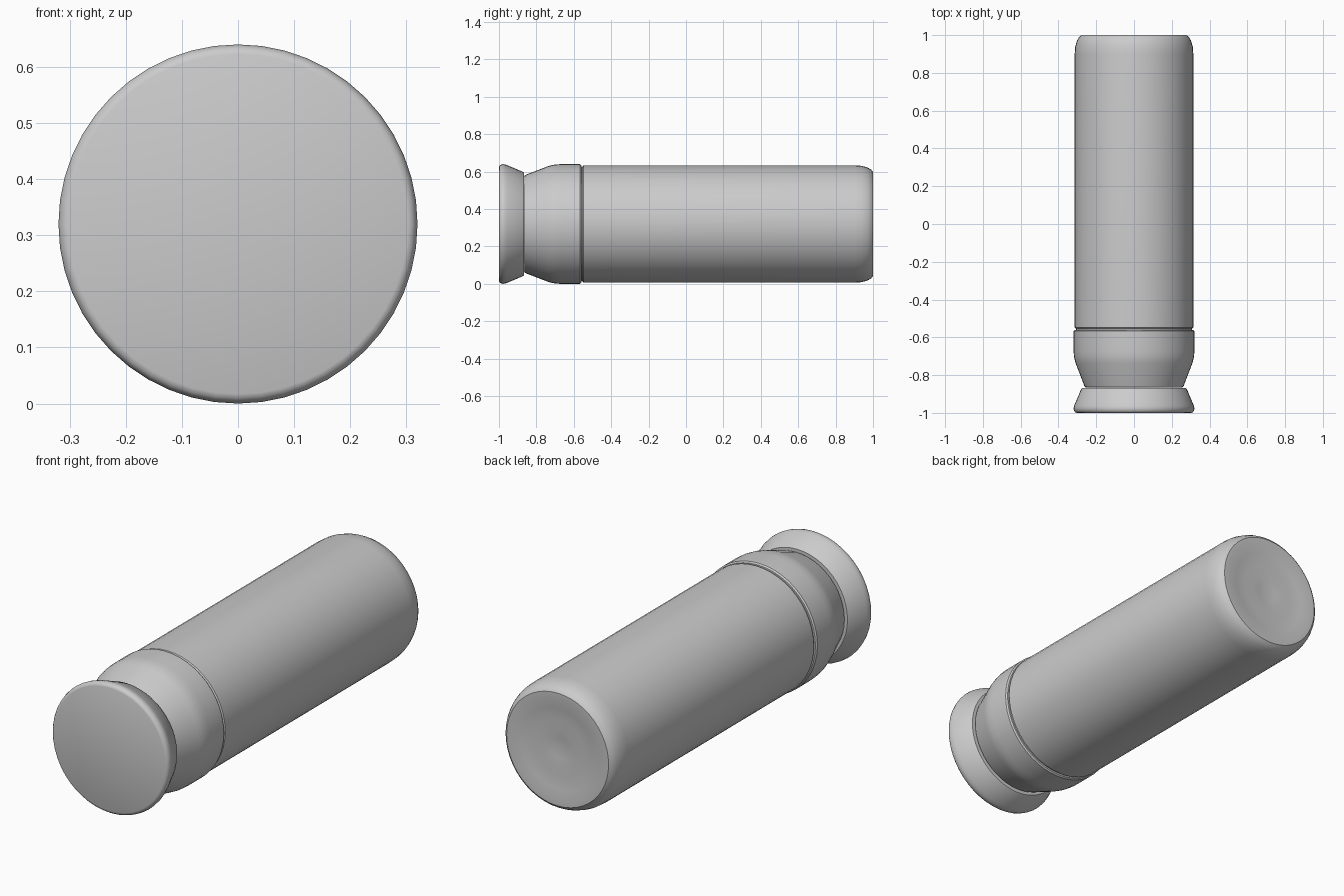
import bpy, bmesh, math

if "Cube" in bpy.data.objects:
    bpy.data.objects.remove(bpy.data.objects["Cube"])

AXIS_Z = 0.32
SEGMENTS = 48


def lathe(name, profile):
    """Revolve (y, radius) points around the bottle's long axis; r = 0 makes a pole."""
    bm = bmesh.new()
    rings = []
    for y, r in profile:
        if r == 0:
            rings.append([bm.verts.new((0, y, AXIS_Z))])
            continue
        rings.append([bm.verts.new((r * math.cos(2 * math.pi * i / SEGMENTS), y,
                                    AXIS_Z + r * math.sin(2 * math.pi * i / SEGMENTS)))
                      for i in range(SEGMENTS)])
    for a, b in zip(rings, rings[1:]):
        for i in range(SEGMENTS):
            j = (i + 1) % SEGMENTS
            if len(a) == 1:
                bm.faces.new((a[0], b[i], b[j]))
            elif len(b) == 1:
                bm.faces.new((a[i], b[0], a[j]))
            else:
                bm.faces.new((a[i], b[i], b[j], a[j]))
    bmesh.ops.recalc_face_normals(bm, faces=bm.faces[:])
    mesh = bpy.data.meshes.new(name)
    bm.to_mesh(mesh)
    bm.free()
    obj = bpy.data.objects.new(name, mesh)
    bpy.context.collection.objects.link(obj)
    bpy.ops.object.select_all(action='DESELECT')
    obj.select_set(True)
    bpy.context.view_layer.objects.active = obj
    bpy.ops.object.shade_smooth_by_angle(angle=math.radians(32))
    return obj


# Long cylindrical flask body with rounded, slightly dished base
lathe("flask_body", [
    (-0.553, 0), (-0.553, 0.308), (-0.548, 0.314), (0.90, 0.314),
    (0.94, 0.311), (0.97, 0.302), (0.99, 0.291), (1.0, 0.278),
    (1.0, 0.255), (0.993, 0.20), (0.985, 0.14), (0.987, 0.09),
    (0.981, 0.05), (0.98, 0)])

# Tapered shoulder collar
lathe("shoulder_collar", [
    (-0.865, 0), (-0.865, 0.255), (-0.860, 0.262), (-0.74, 0.308),
    (-0.72, 0.314), (-0.70, 0.318), (-0.67, 0.32), (-0.567, 0.32),
    (-0.560, 0.314), (-0.560, 0)])

# Slim neck joining the collar to the body across the seam
lathe("seam_ring", [(-0.57, 0), (-0.57, 0.306), (-0.54, 0.306), (-0.54, 0)])

# Flared lid with a rounded rim
lathe("flared_lid", [
    (-1.0, 0), (-1.0, 0.303), (-0.997, 0.311), (-0.990, 0.317),
    (-0.978, 0.32), (-0.966, 0.318), (-0.955, 0.314), (-0.872, 0.279),
    (-0.867, 0.274), (-0.867, 0)])
